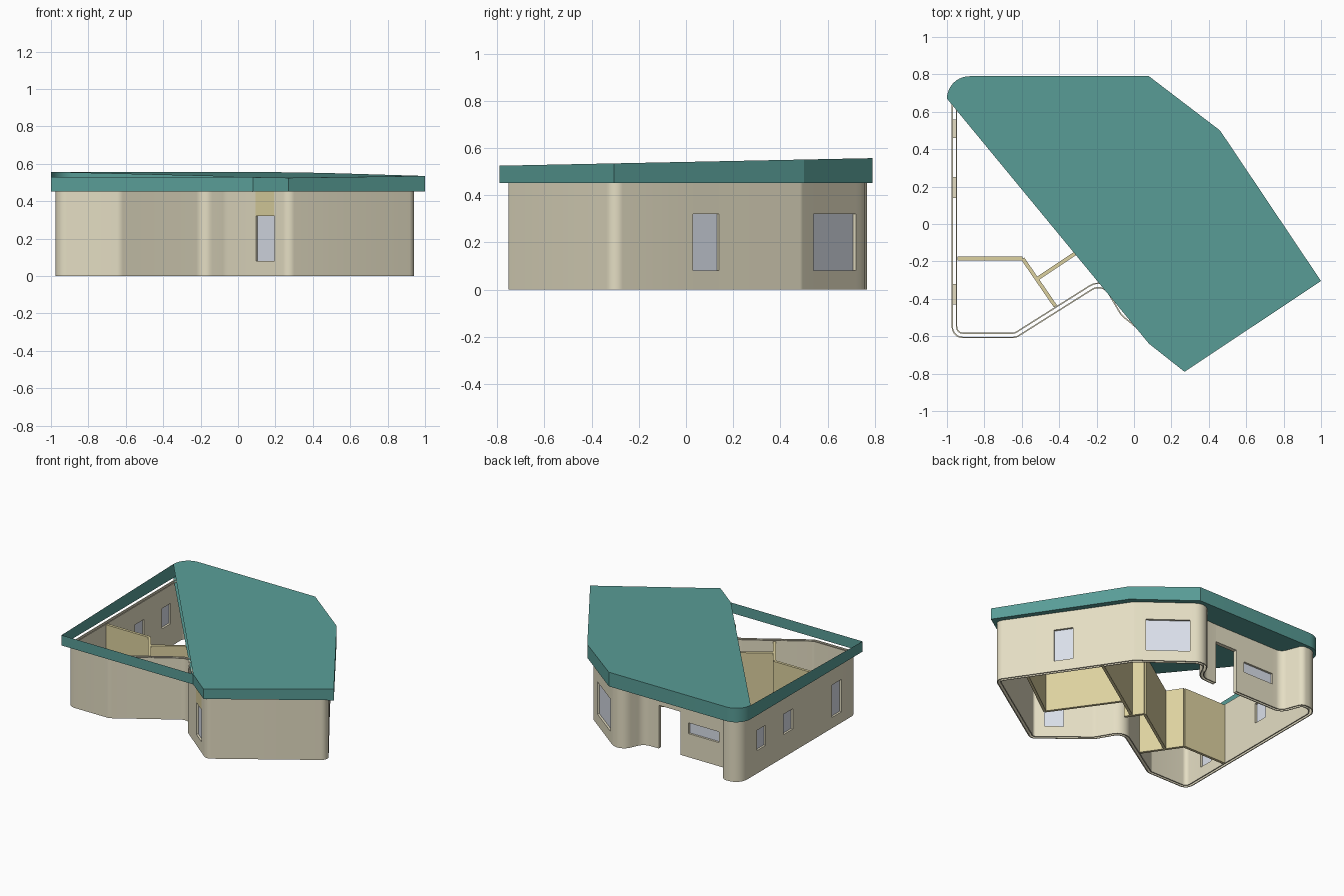
import bpy, bmesh, math
from mathutils import Vector

if "Cube" in bpy.data.objects:
    bpy.data.objects.remove(bpy.data.objects["Cube"])

H = 0.455      # wall height
T = 0.03       # outer wall thickness
LEAF = 0.007   # thickness of each skin of the hollow wall


def material(name, rgb):
    m = bpy.data.materials.new(name)
    m.diffuse_color = (*rgb, 1)
    m.use_nodes = True
    m.node_tree.nodes["Principled BSDF"].inputs["Base Color"].default_value = m.diffuse_color
    return m


CREAM = material("cream_render", (0.78, 0.73, 0.55))
TAN = material("tan_plaster", (0.72, 0.64, 0.35))
TEAL = material("teal_roofing", (0.10, 0.34, 0.31))
GLASS = material("pale_glass", (0.70, 0.74, 0.82))


def make(name, faces, mat, smooth=None):
    """Object from a list of faces given as corner positions."""
    bm = bmesh.new()
    for f in faces:
        bm.faces.new([bm.verts.new(p) for p in f])
    bmesh.ops.remove_doubles(bm, verts=bm.verts, dist=0.0004)
    me = bpy.data.meshes.new(name)
    bm.to_mesh(me)
    bm.free()
    me.materials.append(mat)
    ob = bpy.data.objects.new(name, me)
    bpy.context.collection.objects.link(ob)
    if smooth:
        bpy.ops.object.select_all(action='DESELECT')
        ob.select_set(True)
        bpy.context.view_layer.objects.active = ob
        bpy.ops.object.shade_smooth_by_angle(angle=math.radians(smooth))
    return ob


def fillet(path, steps=8):
    """Round the corners of a closed path; keep openings on the straight runs."""
    out = []
    n = len(path)
    for i, (x, y, r, hole) in enumerate(path):
        p = Vector((x, y))
        if r == 0:
            out.append((p, hole))
            continue
        a = (Vector(path[i - 1][:2]) - p).normalized()
        b = (Vector(path[(i + 1) % n][:2]) - p).normalized()
        half = a.angle(b) / 2
        c = p + (a + b).normalized() * (r / math.sin(half))
        s = p + a * (r / math.tan(half)) - c
        sweep = math.pi - 2 * half
        if (-a).cross(b) < 0:
            sweep = -sweep
        for k in range(steps + 1):
            t = sweep * k / steps
            q = Vector((s.x * math.cos(t) - s.y * math.sin(t),
                        s.x * math.sin(t) + s.y * math.cos(t)))
            out.append((c + q, hole if k == steps else None))
    return out


def inset(pts, d):
    """Offset a closed counter-clockwise outline inwards."""
    res = []
    n = len(pts)
    for i, p in enumerate(pts):
        a = (p - pts[i - 1]).normalized()
        b = (pts[(i + 1) % n] - p).normalized()
        na, nb = Vector((-a.y, a.x)), Vector((-b.y, b.x))
        m = (na + nb).normalized()
        res.append(p + m * (d / m.dot(na)))
    return res


def at(p, z):
    return (p.x, p.y, z)


# Outer wall outline: x, y, corner radius, opening (bottom, top) to the next point
TALL, SHORT, STRIP, DOOR = (0.08, 0.32), (0.17, 0.32), (0.175, 0.255), (0, 0.32)
PLAN = [
    (0.27, -0.765, 0.05, None), (0.96, -0.31, 0.05, None),
    (0.728, 0.03, 0, TALL), (0.652, 0.14, 0, None),
    (0.415, 0.49, 0.05, None),
    (0.350, 0.54, 0, TALL), (0.114, 0.72, 0, None),
    (0.0, 0.807, 0.085, None), (-0.085, 0.617, 0.07, None),
    (-0.205, 0.612, 0, DOOR), (-0.385, 0.612, 0, None),
    (-0.45, 0.612, 0, STRIP), (-0.70, 0.612, 0, None),
    (-0.775, 0.612, 0.06, None), (-0.835, 0.767, 0.045, None),
    (-0.975, 0.767, 0.09, None),
    (-0.975, 0.56, 0, SHORT), (-0.975, 0.46, 0, None),
    (-0.975, 0.25, 0, SHORT), (-0.975, 0.14, 0, None),
    (-0.975, -0.32, 0, TALL), (-0.975, -0.43, 0, None),
    (-0.975, -0.61, 0.06, None), (-0.63, -0.61, 0.06, None),
    (-0.17, -0.32, 0.06, None), (-0.07, -0.49, 0.12, None),
    (0.095, -0.624, 0, TALL), (0.195, -0.704, 0, None),
]
stations = fillet(PLAN)
rings = [[p for p, _ in stations]]
for depth in (LEAF, T - LEAF, T):
    rings.append(inset(rings[0], depth))
wall, pane_no = [], 0
for i, (p, hole) in enumerate(stations):
    j = (i + 1) % len(stations)
    (o0, h0, g0, i0), (o1, h1, g1, i1) = ([r[k] for r in rings] for k in (i, j))
    bands = [(0, H)] if hole is None else [(0, hole[0]), (hole[1], H)]
    for z0, z1 in bands:
        if z1 > z0:
            for a, b in ((o0, o1), (h1, h0), (g0, g1), (i1, i0)):
                wall.append([at(a, z0), at(b, z0), at(b, z1), at(a, z1)])
    # narrow top and bottom edges of both skins
    for a0, a1, b0, b1 in ((o0, o1, h0, h1), (g0, g1, i0, i1)):
        wall.append([at(a0, H), at(a1, H), at(b1, H), at(b0, H)])
        if hole != DOOR:
            wall.append([at(a0, 0), at(b0, 0), at(b1, 0), at(a1, 0)])
    if hole:
        z0, z1 = hole
        # reveals around the opening
        wall.append([at(o0, z0), at(o0, z1), at(i0, z1), at(i0, z0)])
        wall.append([at(o1, z0), at(i1, z0), at(i1, z1), at(o1, z1)])
        wall.append([at(o0, z1), at(o1, z1), at(i1, z1), at(i0, z1)])
        if z0 > 0:
            wall.append([at(o0, z0), at(i0, z0), at(i1, z0), at(o1, z0)])
            # glass pane set in the middle of the wall
            a, b = (o0 + i0) / 2, (o1 + i1) / 2
            pane_no += 1
            make(f"window_pane_{pane_no}",
                 [[at(a, z0), at(b, z0), at(b, z1), at(a, z1)]], GLASS)
make("outer_wall", wall, CREAM, smooth=30)

# Tan panel over the front window
a, b = Vector((0.095, -0.624)), Vector((0.195, -0.704))
off = Vector((-0.0012, -0.0016))
make("front_window_head", [[at(a + off, 0.32), at(b + off, 0.32),
                            at(b + off, H), at(a + off, H)]], TAN)


def partition(name, pts, t=0.02):
    """Interior wall along a polyline of plan points."""
    for k in range(len(pts) - 1):
        a, b = Vector(pts[k]), Vector(pts[k + 1])
        d = (b - a).normalized() * (t / 2)
        n = Vector((-d.y, d.x))
        c = [a + n, a - n, b - n, b + n]
        faces = [[at(c[m], 0), at(c[(m + 1) % 4], 0),
                  at(c[(m + 1) % 4], H - 0.005), at(c[m], H - 0.005)] for m in range(4)]
        faces.append([at(q, H - 0.005) for q in c])
        faces.append([at(q, 0) for q in reversed(c)])
        make(f"{name}_{k + 1}", faces, TAN)


partition("left_room_wall", [(-0.945, -0.185), (-0.595, -0.185), (-0.42, -0.44)])
partition("hall_wall", [(-0.52, -0.295), (-0.11, -0.02), (-0.03, -0.135)])
partition("right_room_wall", [(0.815, -0.14), (0.425, -0.425), (0.11, 0.02)])
partition("middle_wall", [(0.53, 0.30), (0.11, 0.02), (-0.045, -0.085)])

# Roof: sloped top, flat underside and a fascia that also runs round the open corner
arc = [(-0.88 + 0.12 * math.cos(t), 0.67 + 0.12 * math.sin(t))
       for t in [math.pi / 2 * (1 + k / 10) for k in range(11)]]
covered = [Vector(p) for p in
           [(0.08, -0.64), (0.27, -0.79), (1, -0.305), (0.46, 0.50), (0.08, 0.79)] + arc]
rim = covered + [Vector((-1, -0.64))]


def top(p):
    return 0.541 + 0.0203 * p.y


make("roof_top", [[at(p, top(p)) for p in covered]], TEAL)
make("roof_underside", [[at(p, 0.452) for p in reversed(covered)]], TEAL)
make("roof_fascia", [[at(p, 0.452), at(q, 0.452), at(q, top(q)), at(p, top(p))]
                     for p, q in zip(rim, rim[1:] + rim[:1])], TEAL, smooth=15)
